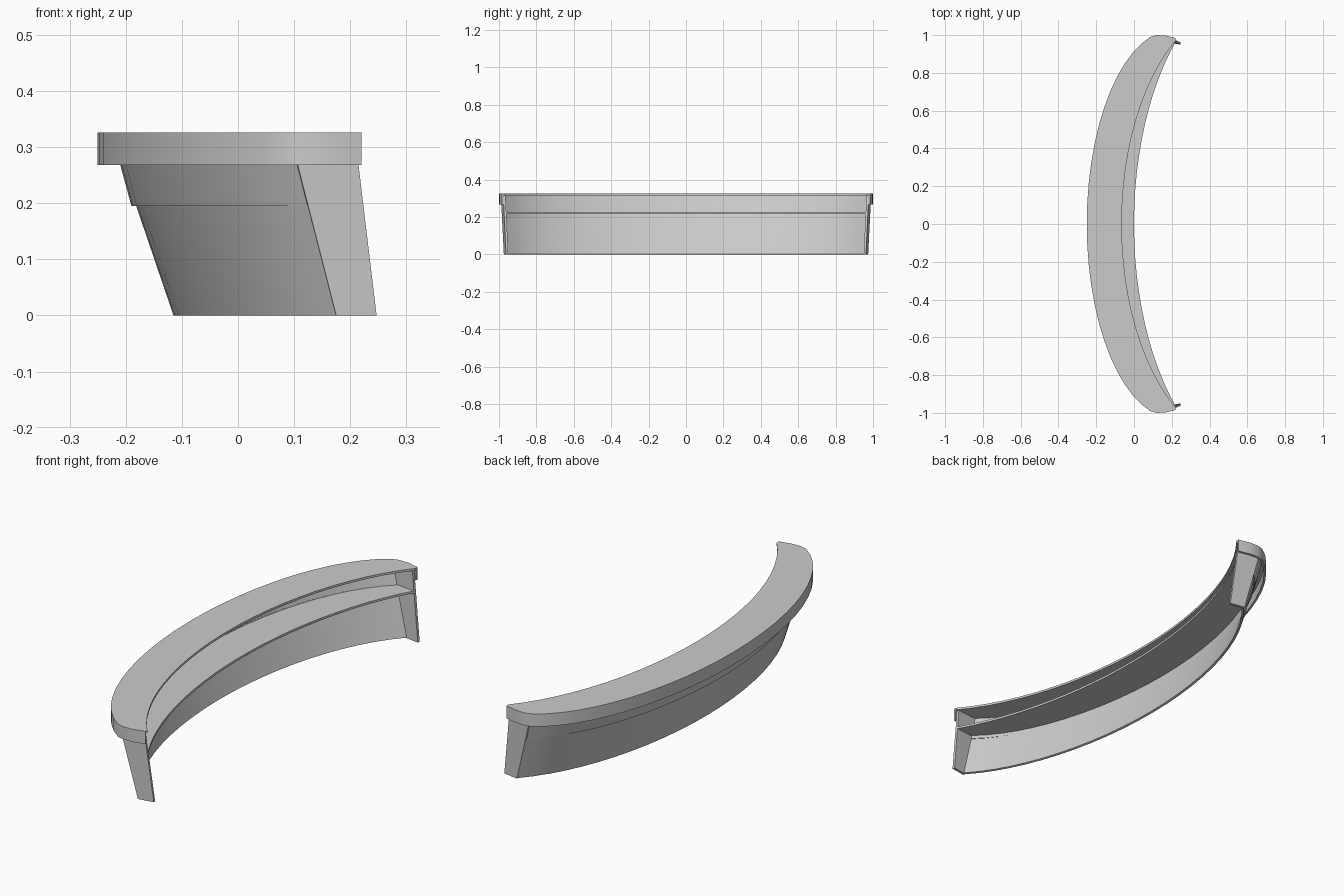
import bpy
from math import asin, sin, cos

if "Cube" in bpy.data.objects:
    bpy.data.objects.remove(bpy.data.objects["Cube"])

N = 24  # segments along the curved counter


def arc(x0, x1, y1, b, z):
    """Elliptic bow: x0 at the middle, (x1, +-y1) at the ends, b = half height of the ellipse."""
    end = asin(y1 / b)
    pts = []
    for i in range(N + 1):
        a = end * (2 * i / N - 1)
        pts.append((x0 + (x1 - x0) * (1 - cos(a)) / (1 - cos(end)), b * sin(a), z))
    return pts


def make(name, verts, faces, thickness, angle=0.6):
    mesh = bpy.data.meshes.new(name)
    mesh.from_pydata(verts, [], faces)
    ob = bpy.data.objects.new(name, mesh)
    bpy.context.collection.objects.link(ob)
    sol = ob.modifiers.new("thickness", 'SOLIDIFY')
    sol.thickness = thickness
    sol.offset = -1
    sol.use_even_offset = True
    bpy.ops.object.select_all(action='DESELECT')
    bpy.context.view_layer.objects.active = ob
    ob.select_set(True)
    bpy.ops.object.modifier_apply(modifier=sol.name)
    bpy.ops.object.shade_smooth_by_angle(angle=angle)
    return ob


def strip_faces(n):
    """Quads between two rows of n points."""
    return [(i, n + i, n + i + 1, i + 1) for i in range(n - 1)]


def sheet(name, row_a, row_b, thickness):
    return make(name, row_a + row_b, strip_faces(len(row_a)), thickness)


# Counter top: thin slab with a deep apron round the outside and the rounded ends
tip = [(0.12, 1.0), (0.165, 0.998), (0.22, 0.985)]
rim = [(x, -y) for x, y in reversed(tip)]
rim += [(x, y) for x, y, z in arc(-0.25, 0.085, 0.99, 1.03, 0)] + tip
inner = arc(-0.065, 0.22, 0.97, 1.15, 0.326)
n = len(rim)
verts = [(x, y, 0.268) for x, y in rim] + [(x, y, 0.326) for x, y in rim] + inner
top_loop = list(range(2 * n, 2 * n + N + 1)) + list(range(2 * n - 1, n - 1, -1))
make("counter_top", verts, strip_faces(n) + [top_loop], 0.01)

# Leaning front panel and the band above it that stands slightly proud
sheet("front_panel", arc(-0.115, 0.175, 0.967, 1.10, 0),
      arc(-0.192, 0.118, 0.976, 1.07, 0.226), 0.01)
sheet("upper_band", arc(-0.19, 0.125, 0.976, 1.07, 0.195),
      arc(-0.223, 0.095, 0.984, 1.06, 0.317), 0.014)

# Work shelf on the inner side
sheet("work_shelf", arc(-0.185, 0.122, 0.972, 1.07, 0.226),
      arc(0.0, 0.22, 0.963, 1.30, 0.226), 0.01)

# Tilted end panels
for side, s in (("left", -1), ("right", 1)):
    quad = [(0.175, s * 0.974, 0), (0.247, s * 0.962, 0),
            (0.209, s * 0.977, 0.317), (0.094, s * 0.99, 0.317)]
    make(side + "_end_panel", quad, [(0, 1, 2, 3) if s < 0 else (3, 2, 1, 0)], 0.012)
